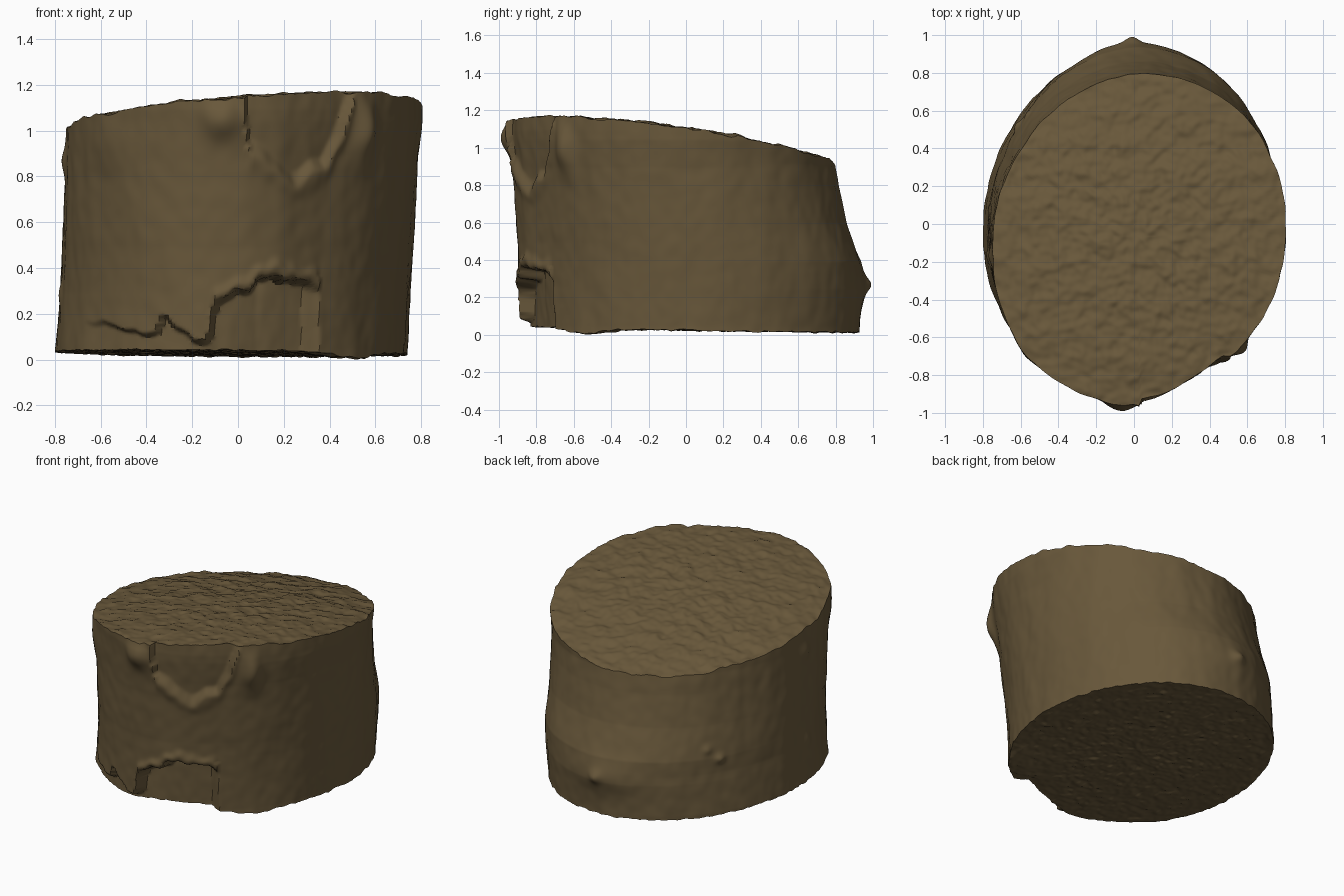
import bpy, bmesh, math
from mathutils import Vector, noise

if "Cube" in bpy.data.objects:
    bpy.data.objects.remove(bpy.data.objects["Cube"])

SEG, ROWS, RINGS = 340, 120, 80


def interp(pts, v):
    """Piecewise linear lookup."""
    if v <= pts[0][0]:
        return pts[0][1]
    for (a, p), (b, q) in zip(pts, pts[1:]):
        if v <= b:
            return p + (q - p) * (v - a) / (b - a)
    return pts[-1][1]


def step(a, b, v):
    t = max(0.0, min(1.0, (v - a) / (b - a)))
    return t * t * (3 - 2 * t)


def n(x, y, z):
    return noise.noise(Vector((x, y, z)))


# Silhouette profiles: height -> extent
LEFT = [(0.05, -0.80), (0.3, -0.775), (0.6, -0.765), (1.0, -0.75)]
RIGHT = [(0.05, 0.735), (0.4, 0.755), (0.75, 0.775), (0.9, 0.785), (1.05, 0.805)]
FRONT = [(0.05, -0.90), (0.5, -0.91), (0.8, -0.93), (1.1, -0.96)]
BACK = [(0.03, 0.915), (0.25, 0.925), (0.4, 0.915), (0.5, 0.88), (0.6, 0.845),
        (0.8, 0.80), (0.92, 0.78)]

# Broken bark at the front: lower ledge, its depth, and the upper V-shaped chip
LEDGE = [(-0.6, 0.17), (-0.36, 0.12), (-0.32, 0.2), (-0.2, 0.1), (-0.13, 0.1),
         (-0.1, 0.26), (0.05, 0.32), (0.15, 0.38), (0.25, 0.36), (0.36, 0.33)]
DEPTH = [(-0.65, 0), (-0.55, 0.03), (-0.2, 0.05), (-0.1, 0.09), (0.1, 0.12),
         (0.34, 0.08), (0.38, 0)]
CHIP = [(0.02, 1.2), (0.05, 0.92), (0.12, 0.88), (0.25, 0.77), (0.4, 0.85),
        (0.48, 0.98), (0.54, 1.17)]

# Knobs and swellings: x, y, z, sideways size, height size, amount
KNOBS = [(-0.05, 0.92, 0.28, 0.20, 0.10, 0.03),
         (-0.01, 0.96, 0.28, 0.04, 0.04, 0.055),
         (-0.60, 0.60, 0.46, 0.03, 0.03, 0.025),
         (-0.65, 0.53, 0.39, 0.03, 0.03, 0.025),
         (-0.76, -0.18, 0.88, 0.05, 0.06, 0.02),
         (-0.77, -0.18, 0.30, 0.04, 0.05, 0.015),
         (-0.55, -0.68, 0.98, 0.14, 0.14, 0.02),
         (0.57, -0.67, 1.0, 0.06, 0.12, 0.05),
         (-0.07, -0.96, 1.05, 0.08, 0.08, 0.05)]


def top_z(x, y):
    chips = (0.010 * n(5 * x, 6 * y, 1) + 0.012 * n(11 * x, 13 * y, 5)
             + 0.008 * n(24 * x, 26 * y, 9))
    return 1.085 + 0.08 * x - 0.06 * x * x - 0.15 * y - 0.08 * y * y + chips


def bottom_z(x, y):
    dip = math.exp(-((x - 0.5) ** 2 + (y + 0.55) ** 2) / 0.03)
    return (0.037 - 0.006 * x - 0.016 * y - 0.03 * dip
            + 0.007 * n(14 * x, 14 * y, 2) + 0.008 * n(28 * x, 28 * y, 3))


def outline(a, z):
    """Point on the bark at angle a and height z."""
    l, r, f, b = (interp(p, z) for p in (LEFT, RIGHT, FRONT, BACK))
    cx, cy = (l + r) / 2, (f + b) / 2
    c, s = math.cos(a), math.sin(a)
    x, y = cx + (r - l) / 2 * c, cy + (b - f) / 2 * s
    # skewed section flattened at the front right, plus bark grain up the trunk
    d = (0.028 * math.sin(2 * a) - 0.03 * math.exp(-((a - 5.25) / 0.3) ** 2)
         + 0.006 * n(3 * x, 3 * y, 0.9 * z)
         + 0.006 * n(9 * x, 9 * y, 2.5 * z) + 0.003 * n(18 * x, 18 * y, 12 * z))
    for kx, ky, kz, sw, sh, amt in KNOBS:
        q = ((x - kx) ** 2 + (y - ky) ** 2) / sw ** 2 + ((z - kz) / sh) ** 2
        if q < 12:
            d += amt * math.exp(-q)
    if y < -0.4:
        jag = 0.03 * n(16 * x, 3, 8 * z)
        edge = interp(LEDGE, x) + jag
        d -= interp(DEPTH, x) * (1 - step(edge - 0.02, edge + 0.005, z))
        if -0.12 < x < 0.38:
            d += 0.015 * math.exp(-((z - edge - 0.03) / 0.03) ** 2)
        if 0.0 < x < 0.54:
            v = interp(CHIP, x) + jag
            d -= 0.025 * step(v - 0.02, v + 0.06, z)
            d += 0.012 * math.exp(-((z - v + 0.02) / 0.05) ** 2)
    return x + d * c, y + d * s


def bark_point(a, t):
    z = 0.04 + 1.05 * t
    for _ in range(3):
        x, y = outline(a, z)
        z = (1 - t) * bottom_z(x, y) + t * top_z(x, y)
    return x, y, z


bm = bmesh.new()


def bridge(lo, hi):
    for i in range(SEG):
        j = (i + 1) % SEG
        bm.faces.new((lo[i], lo[j], hi[j], hi[i]))


# Bark wall
rows = [[bm.verts.new(bark_point(2 * math.pi * i / SEG, r / ROWS)) for i in range(SEG)]
        for r in range(ROWS + 1)]
for lo, hi in zip(rows, rows[1:]):
    bridge(lo, hi)


# Rough cut faces, built as shrinking rings
def cut_face(rim, height, up):
    cx = sum(v.co.x for v in rim) / SEG
    cy = sum(v.co.y for v in rim) / SEG
    prev = rim
    for k in range(1, RINGS):
        f = 1 - k / RINGS
        ring = []
        for v in rim:
            x, y = cx + (v.co.x - cx) * f, cy + (v.co.y - cy) * f
            ring.append(bm.verts.new((x, y, height(x, y))))
        bridge(prev, ring) if up else bridge(ring, prev)
        prev = ring
    mid = bm.verts.new((cx, cy, height(cx, cy)))
    for i in range(SEG):
        a, b = prev[i], prev[(i + 1) % SEG]
        bm.faces.new((a, b, mid) if up else (b, a, mid))


cut_face(rows[-1], top_z, True)
cut_face(rows[0], bottom_z, False)

# Rest on the ground, centred front to back
low = min(v.co.z for v in bm.verts)
ys = [v.co.y for v in bm.verts]
shift = (min(ys) + max(ys)) / 2
for v in bm.verts:
    v.co.z -= low
    v.co.y -= shift

mesh = bpy.data.meshes.new("log_stump")
bm.to_mesh(mesh)
bm.free()
stump = bpy.data.objects.new("log_stump", mesh)
bpy.context.collection.objects.link(stump)

wood = bpy.data.materials.new("dull_brown_wood")
wood.diffuse_color = (0.14, 0.097, 0.043, 1)
wood.use_nodes = True
wood.node_tree.nodes["Principled BSDF"].inputs["Base Color"].default_value = wood.diffuse_color
mesh.materials.append(wood)

bpy.context.view_layer.objects.active = stump
stump.select_set(True)
bpy.ops.object.shade_smooth_by_angle(angle=math.radians(45))
